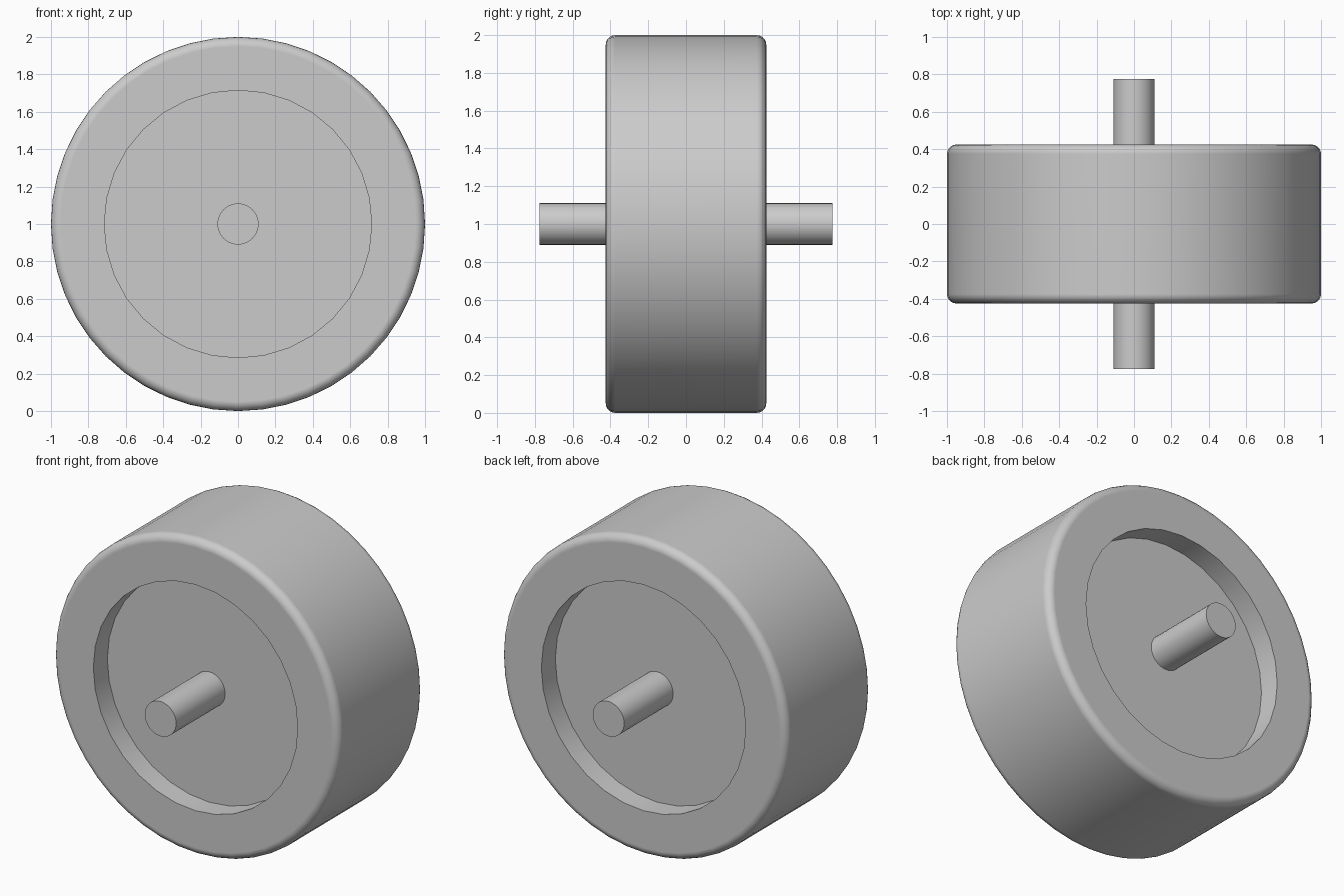
import bpy
import math

if "Cube" in bpy.data.objects:
    bpy.data.objects.remove(bpy.data.objects["Cube"], do_unlink=True)

RADIUS = 1.0
HALF_WIDTH = 0.425
RECESS_RADIUS = 0.715
RECESS_DEPTH = 0.14
AXLE_RADIUS = 0.11
AXLE_HALF_LENGTH = 0.775

grey = bpy.data.materials.new("grey")
grey.use_nodes = True
colour = (0.6, 0.6, 0.6, 1)
grey.diffuse_color = colour
grey.node_tree.nodes["Principled BSDF"].inputs["Base Color"].default_value = colour


def cylinder(name, radius, length, y=0.0, sides=32):
    """Cylinder lying along y at the wheel's centre height."""
    bpy.ops.mesh.primitive_cylinder_add(
        vertices=sides, radius=radius, depth=length,
        location=(0, y, RADIUS), rotation=(math.pi / 2, 0, 0))
    obj = bpy.context.object
    obj.name = name
    obj.data.materials.append(grey)
    return obj


def activate(obj):
    bpy.ops.object.select_all(action="DESELECT")
    obj.select_set(True)
    bpy.context.view_layer.objects.active = obj


# Wheel body with rounded rims
wheel = cylinder("wheel", RADIUS, 2 * HALF_WIDTH, sides=48)
bevel = wheel.modifiers.new("rounded_rim", "BEVEL")
bevel.width = 0.05
bevel.segments = 5
bevel.limit_method = "ANGLE"
activate(wheel)
bpy.ops.object.modifier_apply(modifier=bevel.name)

# Shallow round recess in each side
for side in (-1, 1):
    cutter = cylinder("recess_cutter", RECESS_RADIUS, 2 * RECESS_DEPTH, side * HALF_WIDTH)
    cut = wheel.modifiers.new("recess", "BOOLEAN")
    cut.operation = "DIFFERENCE"
    cut.solver = "EXACT"
    cut.object = cutter
    activate(wheel)
    bpy.ops.object.modifier_apply(modifier=cut.name)
    bpy.data.objects.remove(cutter, do_unlink=True)

# Axle through the middle
axle = cylinder("axle", AXLE_RADIUS, 2 * AXLE_HALF_LENGTH)

for obj in (wheel, axle):
    activate(obj)
    bpy.ops.object.shade_smooth_by_angle(angle=math.radians(30))
    normals = obj.modifiers.new("flat_sides", "WEIGHTED_NORMAL")
    normals.keep_sharp = True
